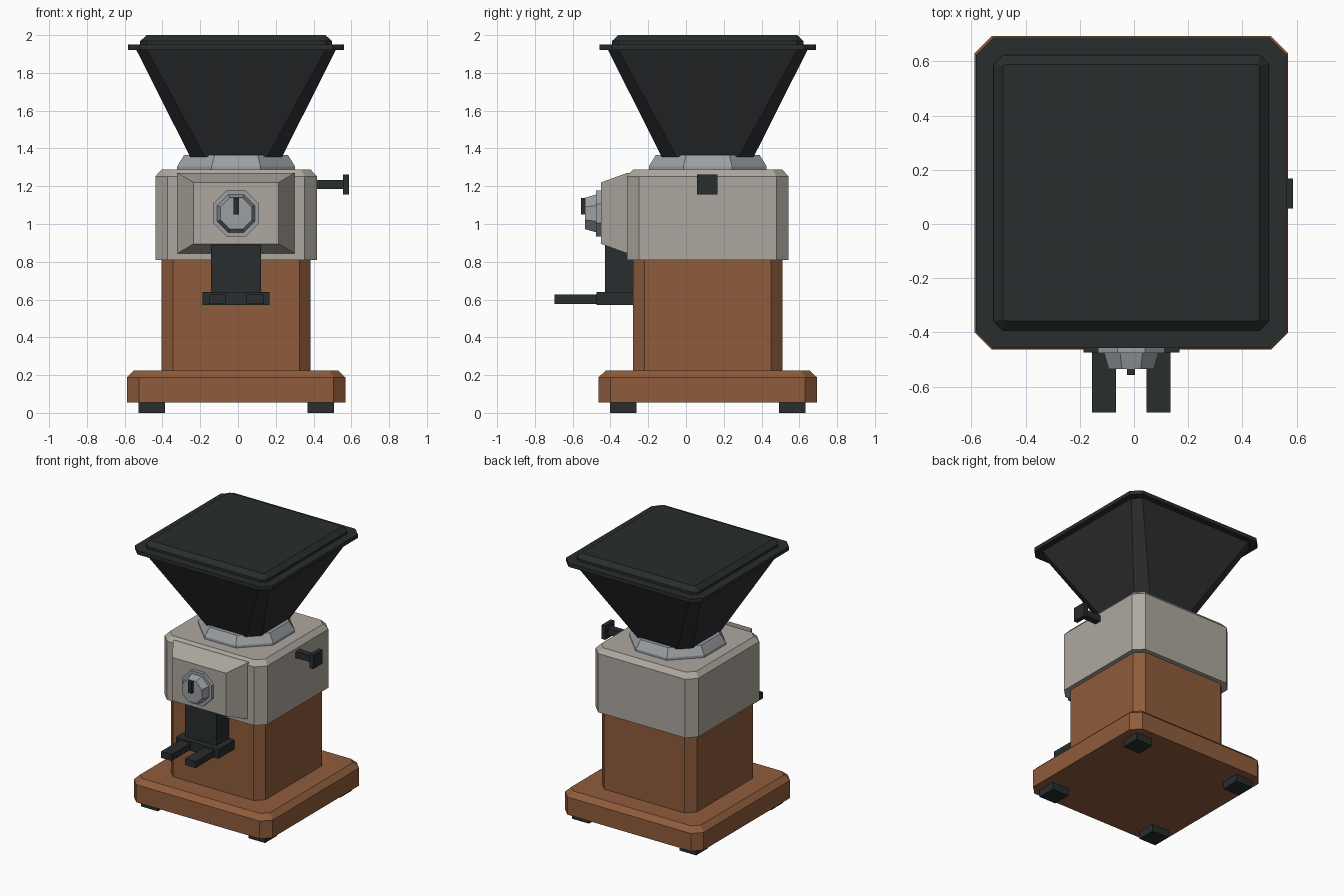
import bpy, math

if "Cube" in bpy.data.objects:
    bpy.data.objects.remove(bpy.data.objects["Cube"])

CX, CY = -0.01, 0.115   # axis of the main stack


def material(name, rgb):
    m = bpy.data.materials.new(name)
    m.diffuse_color = (*rgb, 1)
    m.use_nodes = True
    m.node_tree.nodes["Principled BSDF"].inputs["Base Color"].default_value = m.diffuse_color
    return m


WOOD = material("wood", (0.275, 0.107, 0.045))
SHELL = material("shell", (0.42, 0.39, 0.345))
STEEL = material("steel", (0.33, 0.35, 0.37))
BLACK = material("black", (0.022, 0.026, 0.026))
SMOKE = material("smoke", (0.028, 0.029, 0.033))


def loft(name, rings, mat, loc=(0, 0, 0), rot=(0, 0, 0)):
    """Skin a stack of equal-length rings and cap both ends."""
    n = len(rings[0])
    verts = [v for r in rings for v in r]
    faces = [tuple(range(n))[::-1], tuple(range(len(verts) - n, len(verts)))]
    for k in range(len(rings) - 1):
        for i in range(n):
            a, b = k * n + i, k * n + (i + 1) % n
            faces.append((a, b, b + n, a + n))
    me = bpy.data.meshes.new(name)
    me.from_pydata(verts, [], faces)
    me.materials.append(mat)
    ob = bpy.data.objects.new(name, me)
    ob.location, ob.rotation_euler = loc, rot
    bpy.context.collection.objects.link(ob)
    return ob


def cut_square(h, c, z):
    """Square of half-size h with corners cut by c."""
    k = h - c
    return [(k, -h, z), (h, -k, z), (h, k, z), (k, h, z),
            (-k, h, z), (-h, k, z), (-h, -k, z), (-k, -h, z)]


def octagon(flat, z):
    """Regular octagon, flat = centre to side."""
    return cut_square(flat, flat * (1 - math.tan(math.pi / 8)), z)


def stack(name, profile, mat):
    return loft(name, [cut_square(h, c, z) for z, h, c in profile], mat, (CX, CY, 0))


def rect(x0, x1, y0, y1, z):
    return [(x0, y0, z), (x1, y0, z), (x1, y1, z), (x0, y1, z)]


def box(name, x, y, z, mat):
    return loft(name, [rect(*x, *y, h) for h in z], mat)


# Rubber feet
for sx, side in ((-1, "left"), (1, "right")):
    for sy, end in ((-1, "front"), (1, "back")):
        fx, fy = CX + sx * 0.447, CY + sy * 0.447
        box(f"foot_{end}_{side}", (fx - 0.07, fx + 0.07), (fy - 0.07, fy + 0.07),
            (0, 0.055), BLACK)

# Wooden base and column
stack("base", [(0.055, 0.578, 0.063), (0.188, 0.578, 0.063), (0.225, 0.54, 0.047)], WOOD)
stack("column", [(0.225, 0.395, 0.06), (0.81, 0.395, 0.06)], WOOD)

# Grinder housing with tapered front panel
stack("housing", [(0.81, 0.428, 0.065), (1.252, 0.428, 0.065), (1.288, 0.395, 0.052)], SHELL)
# panel rings lie in xz: local y -> z, local z -> -y
loft("front_panel", [rect(-0.32, 0.30, 0.845, 1.27, 0.30),
                     rect(-0.32, 0.30, 0.845, 1.27, 0.313),
                     rect(-0.235, 0.215, 0.895, 1.22, 0.45)],
     SHELL, rot=(math.pi / 2, 0, 0))

# Dial, facing the front
dial = dict(loc=(CX, 0, 1.056), rot=(math.pi / 2, 0, 0))
loft("dial_flange", [octagon(0.122, 0.445), octagon(0.122, 0.476)], STEEL, **dial)
loft("dial_knob", [octagon(0.1, 0.476), octagon(0.083, 0.535)], STEEL, **dial)
box("dial_pointer", (-0.025, 0.004), (-0.557, -0.53), (1.05, 1.138), BLACK)

# Spout and holder fork
box("spout", (-0.142, 0.122), (-0.43, -0.27), (0.63, 0.897), BLACK)
box("fork_plate", (-0.187, 0.167), (-0.473, -0.27), (0.57, 0.64), BLACK)
for s, side in ((-1, "left"), (1, "right")):
    x = CX + s * 0.1
    box(f"fork_prong_{side}", (x - 0.044, x + 0.044), (-0.695, -0.46), (0.577, 0.626), BLACK)

# Side lever
box("lever_rod", (0.41, 0.56), (0.088, 0.138), (1.185, 1.233), BLACK)
box("lever_knob", (0.555, 0.587), (0.058, 0.168), (1.157, 1.262), BLACK)

# Hopper collar, hopper, rim and lid
loft("collar", [octagon(0.312, 1.285), octagon(0.312, 1.305), octagon(0.275, 1.365)],
     STEEL, (CX, CY, 0))
stack("hopper", [(1.355, 0.243, 0.078), (1.925, 0.53, 0.055)], SMOKE)
stack("hopper_rim", [(1.922, 0.572, 0.063), (1.95, 0.572, 0.063)], BLACK)
stack("lid", [(1.95, 0.508, 0.035), (1.968, 0.508, 0.035), (2.0, 0.473, 0.005)], BLACK)
